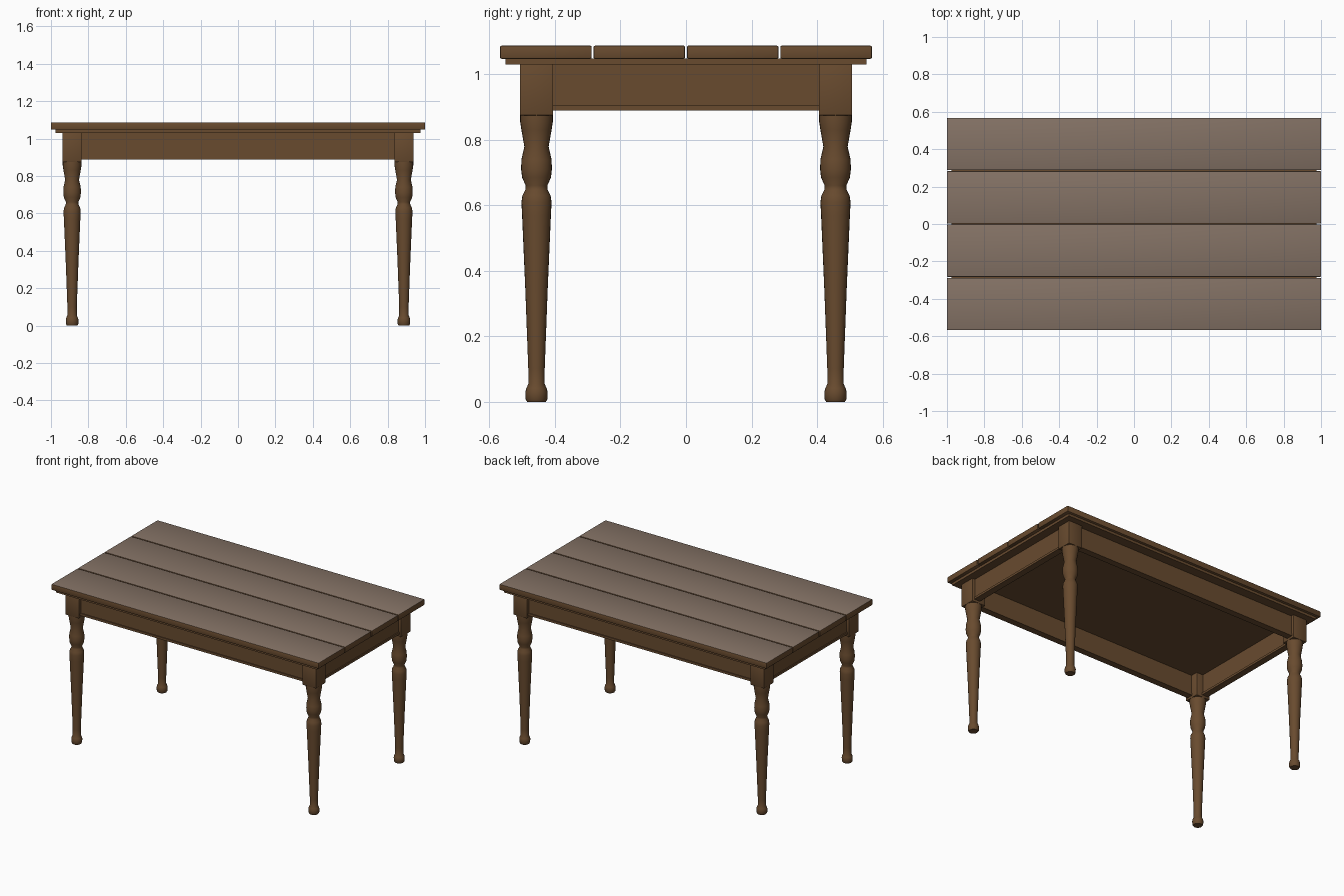
import bpy, bmesh
from math import cos, sin, pi

cube = bpy.data.objects.get("Cube")
if cube:
    bpy.data.objects.remove(cube, do_unlink=True)


def make_material(name, rgb):
    mat = bpy.data.materials.new(name)
    mat.use_nodes = True
    mat.diffuse_color = (*rgb, 1)
    mat.node_tree.nodes["Principled BSDF"].inputs["Base Color"].default_value = (*rgb, 1)
    return mat


brown = make_material("brown wood", (0.14, 0.07, 0.028))
worn = make_material("worn grey wood", (0.23, 0.168, 0.13))


def finish(name, bm, mats, smooth=False):
    bmesh.ops.recalc_face_normals(bm, faces=bm.faces)
    mesh = bpy.data.meshes.new(name)
    bm.to_mesh(mesh)
    bm.free()
    obj = bpy.data.objects.new(name, mesh)
    bpy.context.collection.objects.link(obj)
    for mat in mats:
        mesh.materials.append(mat)
    if smooth:
        bpy.ops.object.select_all(action="DESELECT")
        obj.select_set(True)
        bpy.context.view_layer.objects.active = obj
        bpy.ops.object.shade_smooth_by_angle(angle=pi / 5)
    return obj


def box(name, x, y, z, bevel=0.0, worn_top=False):
    """Box from (min, max) ranges, with an optional eased edge."""
    bm = bmesh.new()
    bmesh.ops.create_cube(bm, size=1)
    for v in bm.verts:
        for axis, (low, high) in enumerate((x, y, z)):
            v.co[axis] = low if v.co[axis] < 0 else high
    if bevel:
        bmesh.ops.bevel(bm, geom=bm.edges[:], offset=bevel, segments=2,
                        profile=0.5, affect="EDGES")
    if worn_top:
        bm.normal_update()
        for f in bm.faces:
            f.material_index = int(f.normal.z > 0.9)
    return finish(name, bm, [brown, worn] if worn_top else [brown], bool(bevel))


def lathe(name, cx, cy, profile, sides=24):
    """Turned part from (radius, height) points."""
    bm = bmesh.new()
    rings = [[bm.verts.new((cx + r * cos(2 * pi * i / sides),
                            cy + r * sin(2 * pi * i / sides), z))
              for i in range(sides)] for r, z in profile]
    for a, b in zip(rings, rings[1:]):
        for i in range(sides):
            j = (i + 1) % sides
            bm.faces.new((a[i], a[j], b[j], b[i]))
    bm.faces.new(rings[0])
    bm.faces.new(rings[-1])
    return finish(name, bm, [brown], True)


# Table top: four planks with worn upper faces, on a thin under-panel
PITCH, GAP = 0.285, 0.005
for i in range(4):
    y = (i - 2) * PITCH
    box(f"top_plank_{i + 1}", (-1, 1), (y + GAP / 2, y + PITCH - GAP / 2),
        (1.047, 1.087), 0.005, True)
box("under_panel", (-0.976, 0.976), (-0.55, 0.55), (1.03, 1.048))

# Legs: square block above a turned shaft
LEG_X, LEG_Y, HALF = 0.887, 0.456, 0.051
leg_profile = [
    (0.028, 0), (0.033, 0.008), (0.034, 0.03), (0.031, 0.042), (0.025, 0.055),
    (0.025, 0.1), (0.034, 0.34), (0.044, 0.57), (0.046, 0.61), (0.043, 0.63),
    (0.034, 0.648), (0.033, 0.66), (0.044, 0.685), (0.047, 0.71),
    (0.046, 0.74), (0.037, 0.779), (0.046, 0.83), (0.05, 0.855), (0.05, 0.878),
]
for sx, side in ((1, "left"), (-1, "right")):
    for sy, end in ((-1, "front"), (1, "back")):
        cx, cy = sx * LEG_X, sy * LEG_Y
        lathe(f"{end}_{side}_leg", cx, cy, leg_profile)
        box(f"{end}_{side}_leg_block", (cx - HALF, cx + HALF),
            (cy - HALF, cy + HALF), (0.874, 1.031), 0.003)

# Aprons between the leg blocks, each with a bottom trim strip
for part, half, z in (("apron", 0.016, (0.9, 1.031)), ("apron_trim", 0.022, (0.889, 0.904))):
    for s, end in ((-1, "front"), (1, "back")):
        y = s * 0.47
        box(f"{end}_{part}", (-LEG_X, LEG_X), (y - half, y + half), z)
    for s, side in ((1, "left"), (-1, "right")):
        x = s * 0.901
        box(f"{side}_{part}", (x - half, x + half), (-LEG_Y, LEG_Y), z)
